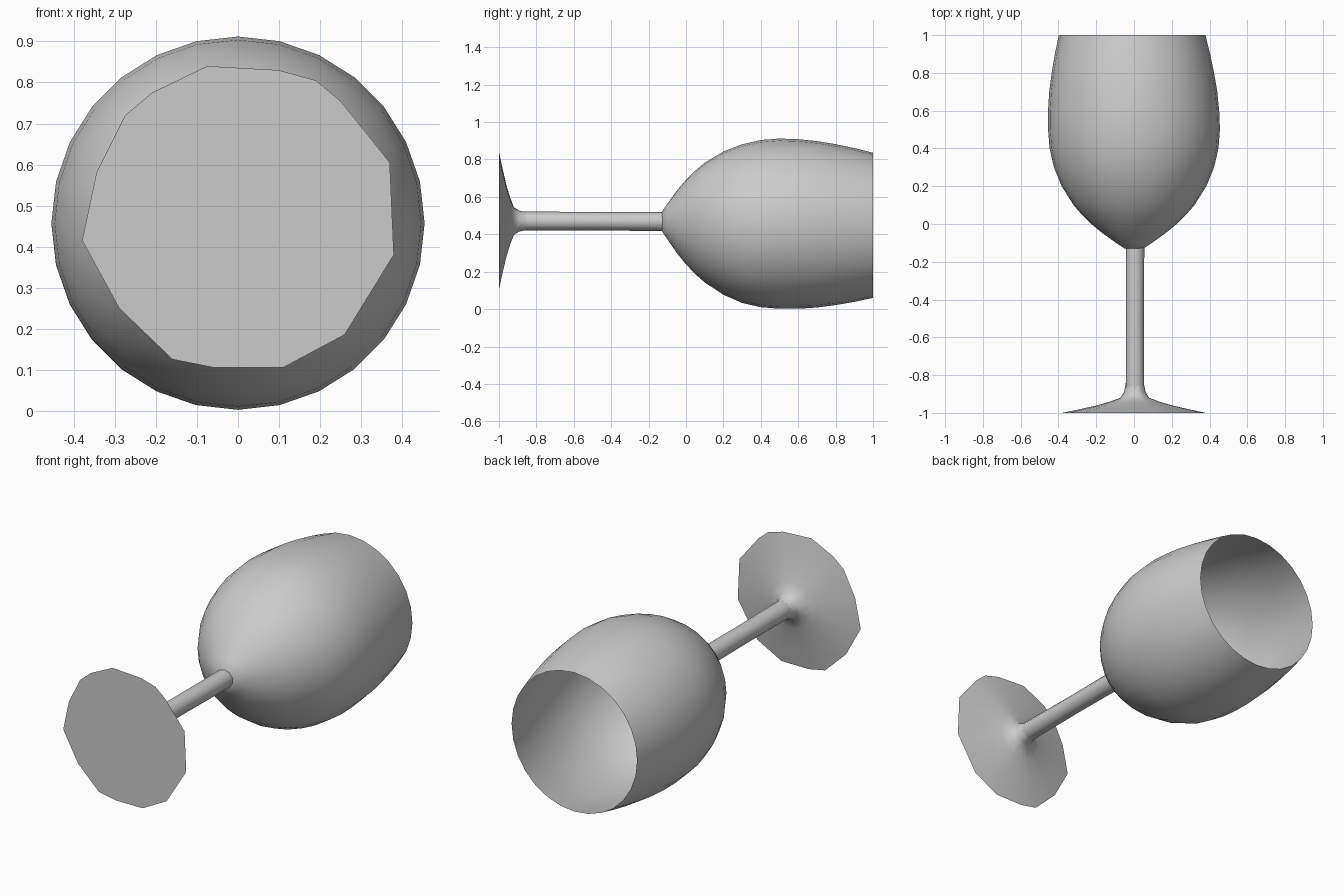
import bpy, bmesh, math

cube = bpy.data.objects.get("Cube")
if cube:
    bpy.data.objects.remove(cube)

grey = bpy.data.materials.new("glass_grey")
grey.use_nodes = True
COLOUR = (0.6, 0.6, 0.6, 1)
grey.diffuse_color = COLOUR
grey.node_tree.nodes["Principled BSDF"].inputs["Base Color"].default_value = COLOUR


def circle(sides, phase=0.0):
    step = 2 * math.pi / sides
    return [(math.cos(i * step + phase), math.sin(i * step + phase)) for i in range(sides)]


def loft(name, outline, rings, cap_start=False, angle=40):
    """Skin scaled copies of an outline along y; rings hold (y, radius, centre x, centre z)."""
    bm = bmesh.new()
    loops = [[bm.verts.new((cx + r * u, y, cz + r * v)) for u, v in outline]
             for y, r, cx, cz in rings]
    n = len(outline)
    for a, b in zip(loops, loops[1:]):
        for i in range(n):
            j = (i + 1) % n
            bm.faces.new((a[i], b[i], b[j], a[j]))
    if cap_start:
        bm.faces.new(loops[0])
    mesh = bpy.data.meshes.new(name)
    bm.to_mesh(mesh)
    bm.free()
    obj = bpy.data.objects.new(name, mesh)
    bpy.context.collection.objects.link(obj)
    mesh.materials.append(grey)
    bpy.ops.object.select_all(action="DESELECT")
    obj.select_set(True)
    bpy.context.view_layer.objects.active = obj
    bpy.ops.object.shade_smooth_by_angle(angle=math.radians(angle))
    return obj


# Bowl: thin open shell that narrows towards the rim
bowl_profile = [(-0.13, 0.05), (-0.1, 0.095), (-0.05, 0.165), (0, 0.226), (0.05, 0.277),
                (0.1, 0.32), (0.2, 0.383), (0.3, 0.424), (0.4, 0.447), (0.5, 0.455),
                (0.6, 0.453), (0.7, 0.445), (0.8, 0.43), (0.9, 0.411), (1.0, 0.388)]
bowl_rings = []
for y, r in bowl_profile:
    drift = max(0, y - 0.5) * 2
    rise = max(0, 0.3 - y) / 0.43
    bowl_rings.append((y, r, -0.01 * drift, 0.457 - 0.009 * drift + 0.012 * rise))
loft("bowl", circle(28), bowl_rings, cap_start=True, angle=50)

# Stem: slim, slightly uneven rod
loft("stem", circle(10, 0.3), [(-0.93, 0.05, 0.005, 0.47), (-0.85, 0.051, 0.005, 0.471),
                               (-0.5, 0.049, 0.005, 0.47), (-0.12, 0.051, 0.006, 0.468)])

# Foot: irregular flared disc with a flat underside
foot_edge = [(-0.075, 0.84), (0.1, 0.83), (0.19, 0.805), (0.25, 0.755), (0.37, 0.605),
             (0.38, 0.38), (0.26, 0.185), (0.11, 0.105), (-0.06, 0.105), (-0.16, 0.125),
             (-0.29, 0.25), (-0.38, 0.415), (-0.345, 0.58), (-0.275, 0.72), (-0.21, 0.775)]
foot_outline = [(x, z - 0.47) for x, z in reversed(foot_edge)]
foot_rings = [(y, s, 0.005 * (1 - s), 0.47) for y, s in
              [(-1, 1), (-0.98, 0.75), (-0.96, 0.52), (-0.94, 0.34), (-0.92, 0.2),
               (-0.89, 0.15), (-0.85, 0.128)]]
loft("foot", foot_outline, foot_rings, cap_start=True, angle=60)
